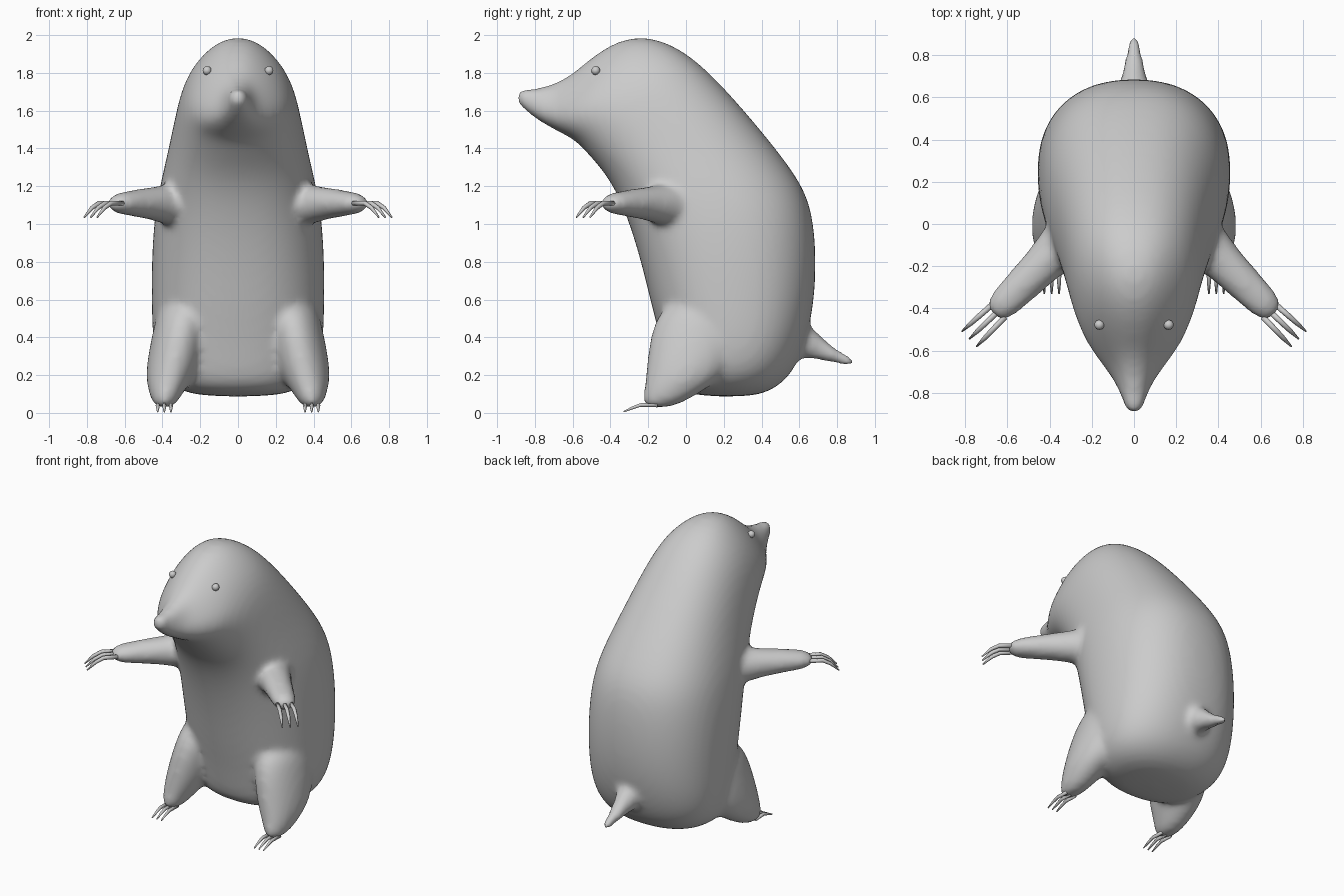
import bpy, bmesh, math
from mathutils import Vector

if "Cube" in bpy.data.objects:
    bpy.data.objects.remove(bpy.data.objects["Cube"])

grey = bpy.data.materials.new("soft grey")
grey.use_nodes = True
GREY = (0.6, 0.6, 0.6, 1)
grey.diffuse_color = GREY
grey.node_tree.nodes["Principled BSDF"].inputs["Base Color"].default_value = GREY


def make_object(name, bm):
    bmesh.ops.recalc_face_normals(bm, faces=bm.faces)
    mesh = bpy.data.meshes.new(name)
    bm.to_mesh(mesh)
    bm.free()
    mesh.shade_smooth()
    mesh.materials.append(grey)
    ob = bpy.data.objects.new(name, mesh)
    bpy.context.collection.objects.link(ob)
    return ob


def skin(bm, rings):
    """Close a tube through rings of points."""
    loops = [[bm.verts.new(p) for p in ring] for ring in rings]
    for a, b in zip(loops, loops[1:]):
        for i in range(len(a)):
            j = (i + 1) % len(a)
            bm.faces.new((a[i], a[j], b[j], b[i]))
    bm.faces.new(loops[0])
    bm.faces.new(loops[-1])


def tube(bm, stations, sides=12):
    """Tube along (point, side radius, upright radius) stations."""
    pts = [Vector(s[0]) for s in stations]
    rings = []
    for i, (_, rs, ru) in enumerate(stations):
        d = (pts[min(i + 1, len(pts) - 1)] - pts[max(i - 1, 0)]).normalized()
        side = d.cross(Vector((0, 0, 1))).normalized()
        up = side.cross(d)
        turn = [2 * math.pi * k / sides for k in range(sides)]
        rings.append([pts[i] + side * rs * math.cos(a) + up * ru * math.sin(a) for a in turn])
    skin(bm, rings)


def spow(v, e):
    return math.copysign(abs(v) ** e, v)


def section(fy, fz, by, bz, w, pinch, sides=28):
    """Rounded slice from a front point to a back point, narrower at the back by pinch."""
    ring = []
    for k in range(sides):
        a = 2 * math.pi * k / sides
        c, s = spow(math.cos(a), 0.87), spow(math.sin(a), 0.87)
        t = (1 + c) / 2
        ring.append((w * s * (1 - pinch * c), fy + (by - fy) * t, fz + (bz - fz) * t))
    return ring


# Trunk, head and snout: front y, front z, back y, back z, half width, pinch
TRUNK = [
    (0.02, 0.09, 0.36, 0.08, 0.22, 0),
    (-0.07, 0.14, 0.50, 0.14, 0.36, 0),
    (-0.10, 0.22, 0.59, 0.25, 0.43, 0),
    (-0.13, 0.36, 0.65, 0.42, 0.455, 0),
    (-0.18, 0.55, 0.685, 0.62, 0.46, 0),
    (-0.235, 0.78, 0.692, 0.85, 0.46, 0),
    (-0.30, 1.0, 0.67, 1.08, 0.445, 0),
    (-0.37, 1.17, 0.60, 1.24, 0.415, 0),
    (-0.44, 1.28, 0.43, 1.46, 0.375, 0),
    (-0.52, 1.37, 0.20, 1.73, 0.335, 0),
    (-0.58, 1.435, -0.02, 1.94, 0.30, 0.05),
    (-0.63, 1.465, -0.26, 2.015, 0.235, 0.25),
    (-0.69, 1.495, -0.46, 1.92, 0.165, 0.35),
    (-0.75, 1.53, -0.60, 1.79, 0.11, 0.3),
    (-0.80, 1.56, -0.70, 1.74, 0.08, 0.2),
    (-0.86, 1.61, -0.81, 1.71, 0.052, 0),
    (-0.905, 1.65, -0.885, 1.72, 0.036, 0),
]
body = bmesh.new()
skin(body, [section(*row) for row in TRUNK])

# Tail
tube(body, [((0, 0.5, 0.42), 0.12, 0.13), ((0, 0.62, 0.38), 0.09, 0.1), ((0, 0.7, 0.34), 0.06, 0.06),
            ((0, 0.8, 0.295), 0.04, 0.036), ((0, 0.9, 0.26), 0.026, 0.02)])

for m in (1, -1):
    # Arm
    tube(body, [((m * 0.25, 0, 1.1), 0.14, 0.13), ((m * 0.36, -0.12, 1.1), 0.115, 0.115),
                ((m * 0.45, -0.21, 1.11), 0.095, 0.09), ((m * 0.58, -0.34, 1.11), 0.085, 0.07),
                ((m * 0.675, -0.435, 1.108), 0.07, 0.045)])
    # Leg: centre x, y, z, half width, half depth
    leg = [(0.27, 0.14, 0.62, 0.14, 0.24), (0.30, 0.08, 0.45, 0.15, 0.27), (0.335, 0.03, 0.28, 0.15, 0.24),
           (0.365, -0.02, 0.17, 0.125, 0.20), (0.385, -0.09, 0.09, 0.085, 0.14), (0.39, -0.15, 0.025, 0.05, 0.08)]
    skin(body, [[(m * (x + rx * math.cos(k * math.pi / 8)), y + ry * math.sin(k * math.pi / 8), z)
                 for k in range(16)] for x, y, z, rx, ry in leg])

body_ob = make_object("body", body)
sub = body_ob.modifiers.new("round", "SUBSURF")
sub.levels = sub.render_levels = 2
blend = body_ob.modifiers.new("blend", "REMESH")
blend.mode = "VOXEL"
blend.voxel_size = 0.02
blend.use_smooth_shade = True
soft = body_ob.modifiers.new("soften", "SMOOTH")
soft.factor = 0.5
soft.iterations = 8

for m, label in ((1, "left"), (-1, "right")):
    # Hand claws fan out slightly and droop
    hand = bmesh.new()
    foot = bmesh.new()
    for k in (-1, 0, 1):
        out = Vector((m * 0.72, -0.69, 0))
        across = Vector((m * 0.69, 0.72, 0)) * k
        base = Vector((m * 0.64, -0.41, 1.11)) + across * 0.042
        tube(hand, [(base, 0.014, 0.014), (base + out * 0.09 + across * 0.004, 0.013, 0.013),
                    (base + out * 0.14 + across * 0.006 - Vector((0, 0, 0.025)), 0.011, 0.011),
                    (base + out * 0.195 + across * 0.008 - Vector((0, 0, 0.075)), 0.004, 0.004)], 6)
        # Foot claws
        x = m * (0.39 + 0.035 * k)
        tube(foot, [((x, -0.15, 0.04), 0.012, 0.012), ((x, -0.24, 0.042), 0.011, 0.011),
                    ((x, -0.28, 0.028), 0.009, 0.009), ((x, -0.33, 0.006), 0.004, 0.004)], 6)
    make_object(label + "_hand_claws", hand)
    make_object(label + "_foot_claws", foot)

    # Eye
    eye = bmesh.new()
    bmesh.ops.create_icosphere(eye, subdivisions=2, radius=0.024)
    bmesh.ops.translate(eye, verts=eye.verts, vec=(m * 0.164, -0.478, 1.812))
    make_object(label + "_eye", eye)
